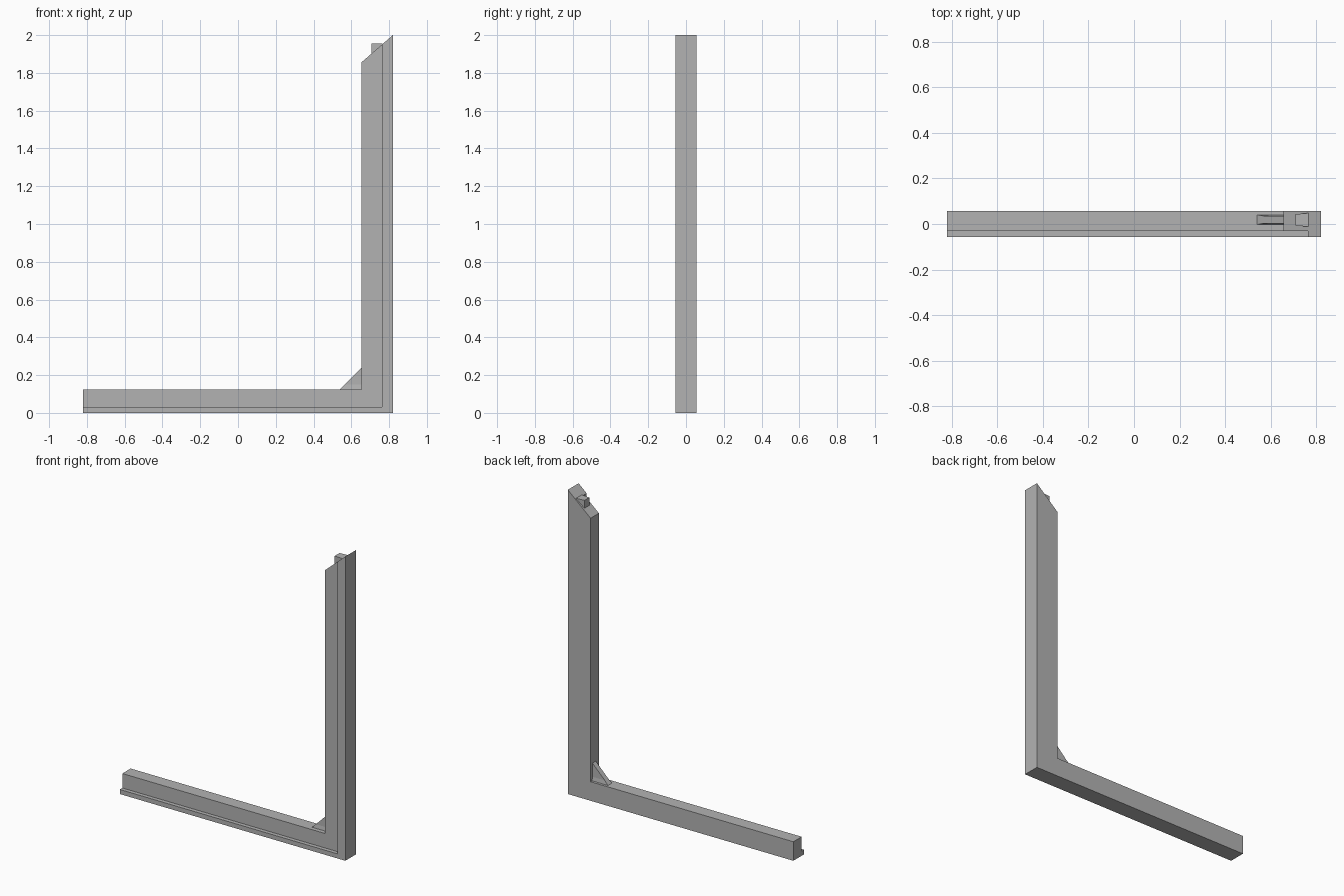
import bpy
import bmesh

cube = bpy.data.objects.get("Cube")
if cube:
    bpy.data.objects.remove(cube, do_unlink=True)

grey = bpy.data.materials.new("plain grey")
grey.use_nodes = True
GREY = (0.45, 0.45, 0.45, 1)
grey.diffuse_color = GREY
grey.node_tree.nodes["Principled BSDF"].inputs["Base Color"].default_value = GREY

RIGHT, BACK, FRONT, LIP_Y = 0.82, 0.056, -0.056, -0.03
INNER, TOP, MITRE_LOW = 0.655, 2.0, 1.857


def mitre(x):
    """Height of the sloping top at x."""
    return MITRE_LOW + (x - INNER) * (TOP - MITRE_LOW) / (RIGHT - INNER)


def loft(name, sections):
    """Solid through matching rings of points, capped at both ends."""
    bm = bmesh.new()
    rings = [[bm.verts.new(p) for p in ring] for ring in sections]
    bm.faces.new(rings[0])
    bm.faces.new(rings[-1])
    for a, b in zip(rings, rings[1:]):
        for i in range(len(a)):
            j = (i + 1) % len(a)
            bm.faces.new((a[i], a[j], b[j], b[i]))
    bmesh.ops.recalc_face_normals(bm, faces=bm.faces)
    mesh = bpy.data.meshes.new(name)
    bm.to_mesh(mesh)
    bm.free()
    mesh.materials.append(grey)
    obj = bpy.data.objects.new(name, mesh)
    bpy.context.collection.objects.link(obj)
    return obj


def corner_frame(name, inner, height, y0, y1):
    """L-shaped bar with a mitred upper end."""
    profile = [(-RIGHT, 0), (RIGHT, 0), (RIGHT, TOP),
               (inner, mitre(inner)), (inner, height), (-RIGHT, height)]
    return loft(name, [[(x, y, z) for x, z in profile] for y in (y0, y1)])


# Main frame and the thin lip along its outer front edge
corner_frame("frame", INNER, 0.125, LIP_Y, BACK)
corner_frame("front_lip", 0.762, 0.03, FRONT, LIP_Y)

# Dovetail peg on the mitred end, wider towards the outside
loft("dovetail_peg", [
    [(x, 0.018 - w, 1.85), (x, 0.018 + w, 1.85),
     (x, 0.018 + w, 1.955), (x, 0.018 - w, 1.955)]
    for x, w in ((0.708, 0.025), (0.766, 0.03))])

# Triangular corner brace with a flared foot
FOOT, TIP, MID = 0.125, 0.24, 0.019
loft("corner_brace", [
    [(0.54 + z - FOOT, MID - w, z), (0.54 + z - FOOT, MID + w, z),
     (INNER + 0.001, MID + w, z), (INNER + 0.001, MID - w, z)]
    for z, w in ((FOOT, 0.021), (0.15, 0.017), (TIP, 0.017))])
